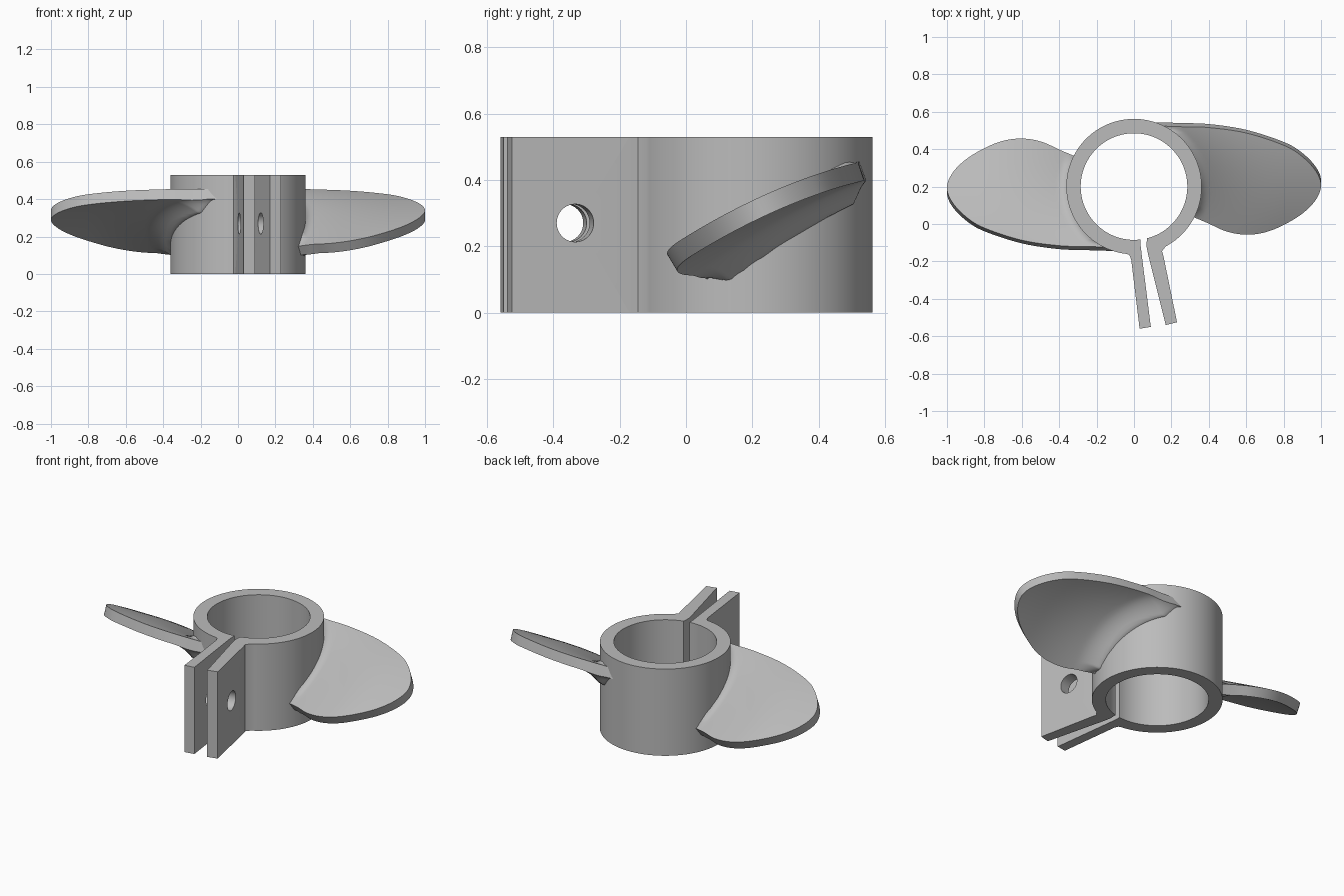
import bpy, bmesh, math
from mathutils import Vector, Matrix

cube = bpy.data.objects.get("Cube")
if cube:
    bpy.data.objects.remove(cube)

HEIGHT = 0.53
CENTER = Vector((0, 0.2))

grey = bpy.data.materials.new("plain_grey")
grey.use_nodes = True
colour = (0.5, 0.5, 0.5, 1)
grey.diffuse_color = colour
grey.node_tree.nodes["Principled BSDF"].inputs["Base Color"].default_value = colour


def make_object(name, bm, angle=35):
    bmesh.ops.recalc_face_normals(bm, faces=bm.faces)
    mesh = bpy.data.meshes.new(name)
    bm.to_mesh(mesh)
    bm.free()
    obj = bpy.data.objects.new(name, mesh)
    bpy.context.collection.objects.link(obj)
    mesh.materials.append(grey)
    smooth(obj, angle)
    return obj


def smooth(obj, angle):
    bpy.ops.object.select_all(action='DESELECT')
    obj.select_set(True)
    bpy.context.view_layer.objects.active = obj
    bpy.ops.object.shade_smooth_by_angle(angle=math.radians(angle))


def polar(radius, degrees):
    a = math.radians(degrees)
    return CENTER + radius * Vector((math.cos(a), math.sin(a)))


# Split clamp collar: strip of outer/inner pairs from tab end to tab end
pairs = [((0.03, -0.56), (0.09, -0.55)), ((-0.015, -0.19), (0.042, -0.17)),
         ((-0.025, -0.165), (0.036, -0.12))]
STEPS = 96
for i in range(STEPS + 1):
    t = i / STEPS
    pairs.append((polar(0.362, 263 + t * (-62 - 263)), polar(0.285, 277 + t * (-76 - 277))))
pairs += [((0.15, -0.145), (0.067, -0.12)), ((0.157, -0.17), (0.077, -0.17)),
          ((0.23, -0.525), (0.17, -0.54))]

bm = bmesh.new()
rows = [[bm.verts.new((p[0], p[1], 0)) for p in pair] for pair in pairs]
for a, b in zip(rows, rows[1:]):
    bm.faces.new((a[0], b[0], b[1], a[1]))
grown = bmesh.ops.extrude_face_region(bm, geom=bm.faces[:])["geom"]
bmesh.ops.translate(bm, vec=(0, 0, HEIGHT), verts=[g for g in grown if isinstance(g, bmesh.types.BMVert)])
collar = make_object("clamp_collar", bm)

# Bolt hole through both tabs
bm = bmesh.new()
turn = Matrix.Translation((0.1, -0.35, 0.27)) @ Matrix.Rotation(math.radians(10), 4, 'Z') \
    @ Matrix.Rotation(math.pi / 2, 4, 'Y')
bmesh.ops.create_cone(bm, cap_ends=True, segments=40, radius1=0.057, radius2=0.057, depth=0.4, matrix=turn)
cutter = make_object("bolt_hole_cutter", bm)
cutter.hide_render = True
cut = collar.modifiers.new("bolt_hole", 'BOOLEAN')
cut.operation = 'DIFFERENCE'
cut.solver = 'EXACT'
cut.object = cutter
bpy.context.view_layer.objects.active = collar
bpy.ops.object.modifier_apply(modifier=cut.name)
bpy.data.objects.remove(cutter)
smooth(collar, 35)

# Blade outline from the lower root, round the tip, to the upper root
RIM = [Vector(p) for p in ((0.33, 0.05), (0.4, 0.02), (0.5, -0.025), (0.6, -0.042), (0.7, -0.03),
                           (0.8, 0.01), (0.9, 0.07), (0.97, 0.14), (1.0, 0.215), (0.975, 0.29),
                           (0.9, 0.37), (0.8, 0.43), (0.6, 0.495), (0.4, 0.525), (0.25, 0.53), (0.1, 0.535))]


def spline(pts, t):
    s = min(t * (len(pts) - 1), len(pts) - 1.0001)
    i = int(s)
    f = s - i
    a, b, c, d = (pts[max(0, min(len(pts) - 1, i + k))] for k in (-1, 0, 1, 2))
    return 0.5 * (2 * b + (c - a) * f + (2 * a - 5 * b + 4 * c - d) * f ** 2 + (3 * b - a - 3 * c + d) * f ** 3)


def clamp(v):
    return max(0.0, min(1.0, v))


def radius_at(x, y):
    return math.hypot(x - CENTER.x, y - CENTER.y)


def mid_height(x, y):
    # pitched plate that twists steeper towards the collar
    w = y - 0.22
    near = clamp(1 - (radius_at(x, y) - 0.36) / 0.45)
    return 0.315 + 0.47 * w - 0.35 * w * w - 0.07 * near ** 2 * max(0, 1 - 3 * (y - 0.2))


def blade_point(p, v, side):
    x, y = p
    e = 0.01
    n = Vector(((mid_height(x - e, y) - mid_height(x + e, y)) / (2 * e),
                (mid_height(x, y - e) - mid_height(x, y + e)) / (2 * e), 1)).normalized()
    reach, depth = (0.05, 0.03) if side > 0 else (0.12, 0.055)
    fillet = depth * clamp(1 - (radius_at(x, y) - 0.36) / reach) ** 2 * clamp(3 * math.sin(math.pi * v) - 0.3)
    q = Vector((x, y, mid_height(x, y))) + n * side * 0.029
    q.z += side * fillet
    return q


def make_blade(name, flip):
    bm = bmesh.new()
    nv, nu = 90, 24
    sheets = []
    for side in (1, -1):
        grid = []
        for j in range(nv + 1):
            v = j / nv
            root, rim = polar(0.33, -25 + 99 * v), spline(RIM, v)
            grid.append([bm.verts.new(blade_point(root.lerp(rim, (k / nu) ** 1.5), v, side))
                         for k in range(nu + 1)])
        sheets.append(grid)
        for a, b in zip(grid, grid[1:]):
            for k in range(nu):
                bm.faces.new((a[k], a[k + 1], b[k + 1], b[k]))
    # close the rim, the root and both ends
    top, low = sheets
    loop = [(j, 0) for j in range(nv)] + [(nv, k) for k in range(nu)] \
        + [(j, nu) for j in range(nv, 0, -1)] + [(0, k) for k in range(nu, 0, -1)]
    for (j, k), (m, n) in zip(loop, loop[1:] + loop[:1]):
        bm.faces.new((top[j][k], top[m][n], low[m][n], low[j][k]))
    if flip:
        bmesh.ops.rotate(bm, cent=(0, CENTER.y, 0), matrix=Matrix.Rotation(math.pi, 3, 'Z'), verts=bm.verts)
    make_object(name, bm, 40)


make_blade("left_blade", False)
make_blade("right_blade", True)
